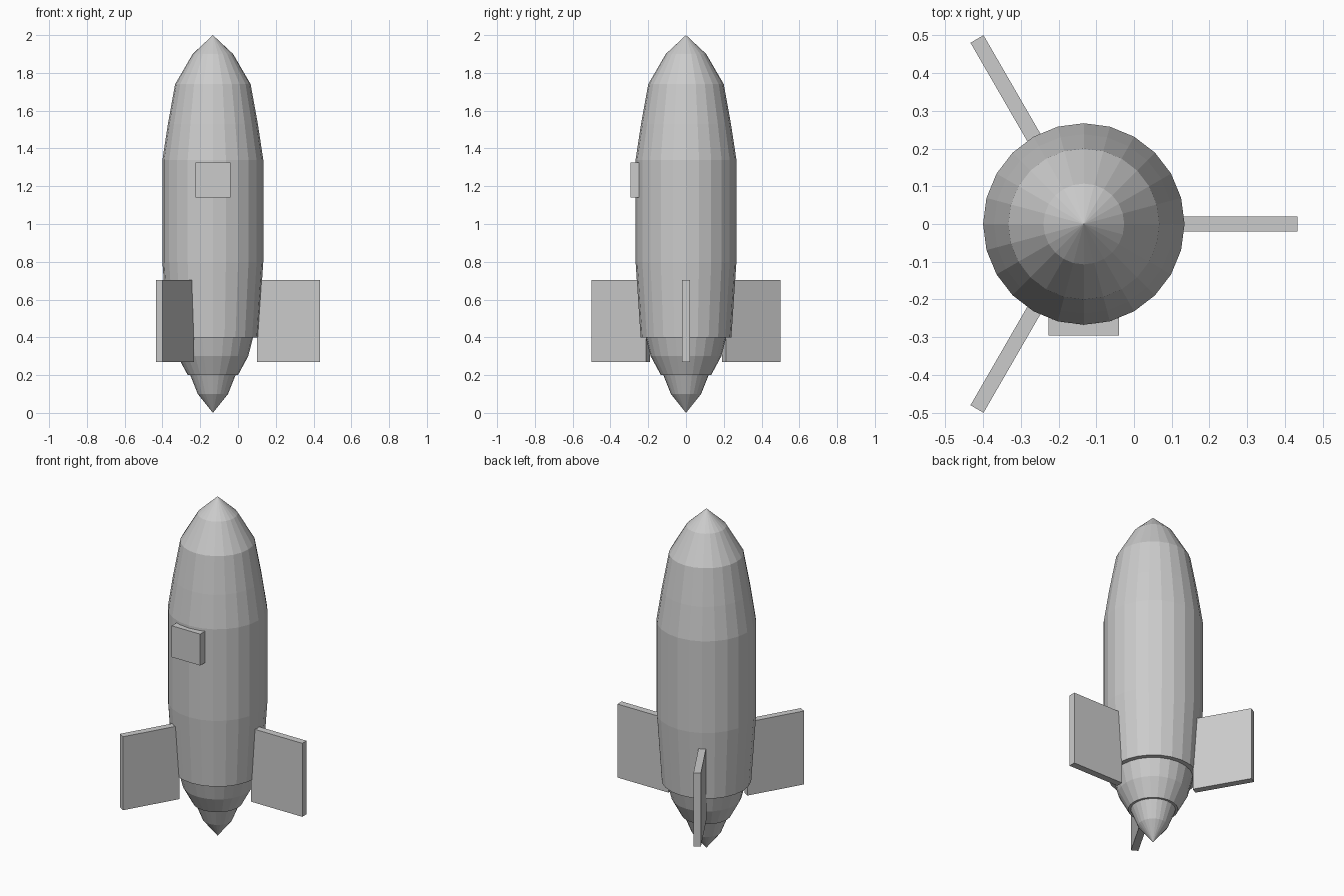
import bpy
import math
from mathutils import Matrix, Vector

cube = bpy.data.objects.get("Cube")
if cube:
    bpy.data.objects.remove(cube, do_unlink=True)

AXIS_X = -0.133
SIDES = 24

grey = bpy.data.materials.new("light grey")
grey.use_nodes = True
COLOUR = (0.6, 0.6, 0.6, 1)
grey.diffuse_color = COLOUR
grey.node_tree.nodes["Principled BSDF"].inputs["Base Color"].default_value = COLOUR


def add_object(name, verts, faces):
    mesh = bpy.data.meshes.new(name)
    mesh.from_pydata(verts, [], faces)
    mesh.materials.append(grey)
    obj = bpy.data.objects.new(name, mesh)
    bpy.context.collection.objects.link(obj)
    return obj


def lathe(name, profile):
    """Spin (radius, height) points, listed bottom to top, around the axis."""
    verts, rings, faces = [], [], []
    for r, z in profile:
        start = len(verts)
        count = SIDES if r > 0 else 1
        for i in range(count):
            a = math.tau * i / SIDES
            verts.append((AXIS_X + r * math.cos(a), r * math.sin(a), z))
        rings.append([start + i % count for i in range(SIDES)])
    for low, high in zip(rings, rings[1:]):
        for i in range(SIDES):
            j = (i + 1) % SIDES
            loop = [low[i], low[j], high[j], high[i]]
            faces.append(list(dict.fromkeys(loop)))
    # Close the open ends
    if profile[0][0] > 0:
        faces.append(rings[0][::-1])
    if profile[-1][0] > 0:
        faces.append(rings[-1])
    return add_object(name, verts, faces)


def box(name, low, high, angle=0):
    """Box between two corners, measured from the axis and turned about it."""
    turn = Matrix.Translation((AXIS_X, 0, 0)) @ Matrix.Rotation(angle, 4, "Z")
    verts = [turn @ Vector((x, y, z)) for x in (low[0], high[0])
             for y in (low[1], high[1]) for z in (low[2], high[2])]
    faces = [(0, 1, 3, 2), (4, 6, 7, 5), (0, 4, 5, 1),
             (2, 3, 7, 6), (0, 2, 6, 4), (1, 5, 7, 3)]
    return add_object(name, verts, faces)


# Hull with pointed nose
lathe("hull", [(0.24, 0.4), (0.267, 0.8), (0.267, 1.34), (0.238, 1.53),
               (0.2, 1.74), (0.107, 1.9), (0, 2)])

# Tapering engine section and tail tip
lathe("engine", [(0.133, 0.2), (0.187, 0.3), (0.213, 0.4)])
lathe("tail_tip", [(0, 0), (0.08, 0.1), (0.12, 0.2)])

# Three fins
for k, name in enumerate(("left_fin", "back_right_fin", "front_right_fin")):
    box(name, (0.233, -0.02, 0.27), (0.566, 0.02, 0.703), math.tau * k / 3)

# Square window on the front
box("window", (-0.093, -0.295, 1.14), (0.093, -0.24, 1.325))
